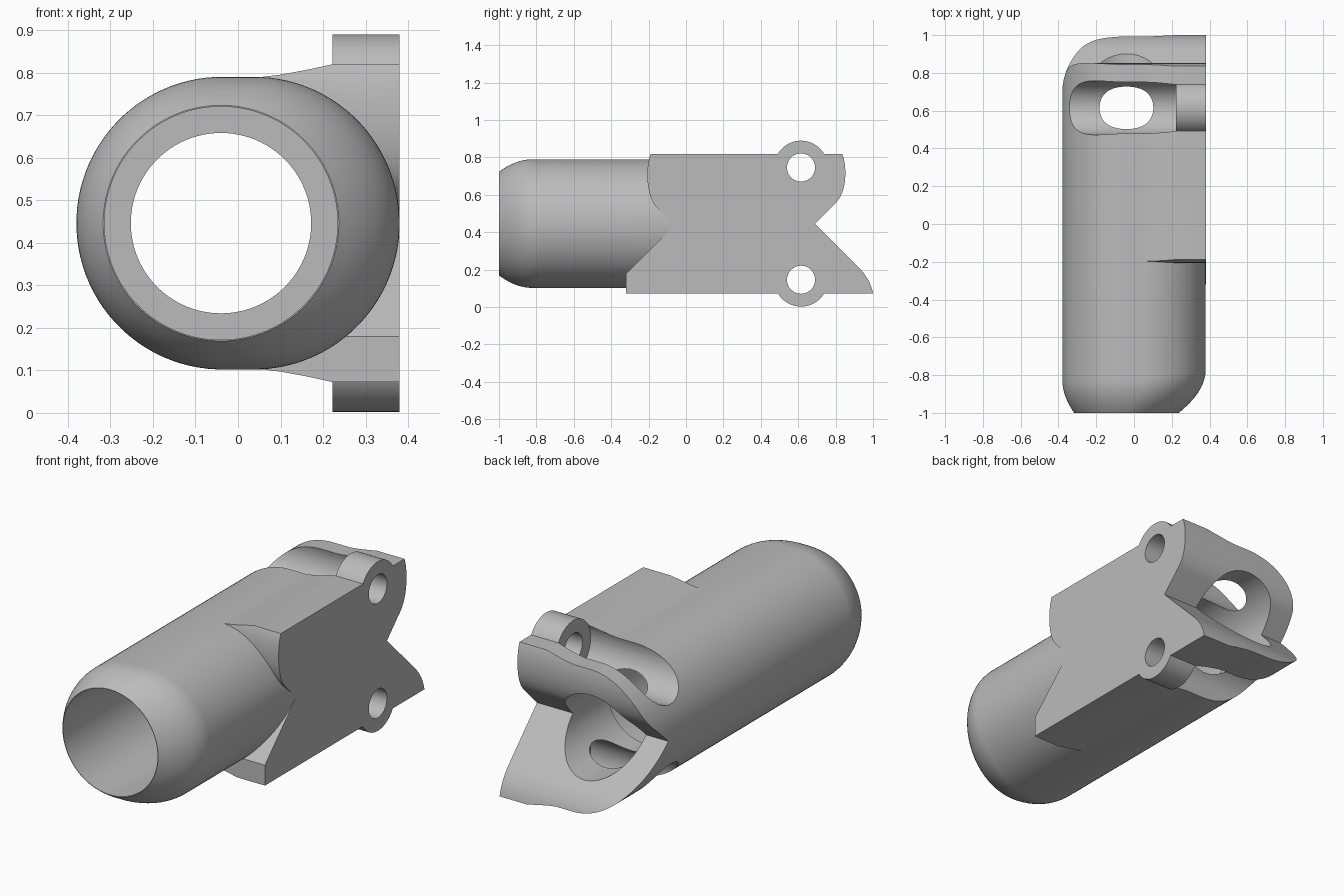
import bpy, bmesh, math
from mathutils import Vector
from mathutils.geometry import interpolate_bezier

if "Cube" in bpy.data.objects:
    bpy.data.objects.remove(bpy.data.objects["Cube"], do_unlink=True)

grey = bpy.data.materials.new("matte_grey")
grey.use_nodes = True
grey.diffuse_color = (0.5, 0.5, 0.5, 1)
grey.node_tree.nodes["Principled BSDF"].inputs["Base Color"].default_value = (0.5, 0.5, 0.5, 1)

MID = 0.446      # height of the tube axis
BORE_X = -0.04   # sideways offset of the bore


def loft(name, rings):
    """Closed solid through rings that have equal point counts."""
    bm = bmesh.new()
    loops = [[bm.verts.new(p) for p in ring] for ring in rings]
    n = len(loops[0])
    for a, b in zip(loops, loops[1:]):
        for i in range(n):
            j = (i + 1) % n
            bm.faces.new((a[i], a[j], b[j], b[i]))
    bm.faces.new(loops[0])
    bm.faces.new(loops[-1])
    bmesh.ops.recalc_face_normals(bm, faces=bm.faces)
    me = bpy.data.meshes.new(name)
    bm.to_mesh(me)
    bm.free()
    me.materials.append(grey)
    ob = bpy.data.objects.new(name, me)
    bpy.context.collection.objects.link(ob)
    return ob


def prism_x(name, yz, lo, hi):
    return loft(name, [[(x, y, z) for y, z in yz] for x in (lo, hi)])


def prism_y(name, xz, lo, hi):
    return loft(name, [[(x, y, z) for x, z in xz] for y in (lo, hi)])


def circle(cx, cy, r, n=64):
    return [(cx + r * math.cos(math.tau * i / n), cy + r * math.sin(math.tau * i / n))
            for i in range(n)]


def bend(a, b, c, d, n=14):
    return [tuple(p) for p in interpolate_bezier(Vector(a), Vector(b), Vector(c), Vector(d), n)]


def combine(target, tool, operation):
    """Apply a boolean and discard the tool object."""
    tool.hide_render = True
    mod = target.modifiers.new("cut", 'BOOLEAN')
    mod.operation = operation
    mod.solver = 'EXACT'
    mod.object = tool
    bpy.context.view_layer.objects.active = target
    bpy.ops.object.modifier_apply(modifier=mod.name)
    bpy.data.objects.remove(tool, do_unlink=True)


# Tube with a slightly widened section and a rounded front nose
def tube_ring(t, n=96):
    ring = []
    for i in range(n):
        a = math.tau * (i + 0.5) / n
        c, s = math.cos(a), math.sin(a)
        full = Vector((math.copysign(0.037, c) + 0.343 * c, MID + 0.344 * s))
        nose = Vector((BORE_X + 0.277 * c, MID + 0.277 * s))
        p = full.lerp(nose, (1 - t) ** 2)
        ring.append((p.x, -1 + t * (0.18 + 0.05 * max(0, c)), p.y))
    return ring


rings = [tube_ring(i / 12) for i in range(13)]
rings.append([(x, 1.2, z) for x, y, z in rings[-1]])
body = loft("clamp_body", rings)

# Flat side plate, faired into the tube above and below
half = [(0.0, 0.33), (0.05, 0.343), (0.1, 0.349), (0.16, 0.36), (0.22, 0.373), (0.38, 0.373)]
section = [(x, MID + h) for x, h in half] + [(x, MID - h) for x, h in reversed(half)]
plate = prism_y("side_plate", section, -0.6, 1.2)
front_edge = [(1.3, -0.1), (-0.32, -0.1), (-0.32, 0.18), (-0.07, 0.43), (-0.07, 0.445)]
front_edge += bend((-0.155, 0.53), (-0.22, 0.6), (-0.215, 0.76), (-0.188, 0.82))
front_edge += [(-0.188, 1), (1.3, 1)]
combine(plate, prism_x("plate_outline", front_edge, -0.6, 0.6), 'INTERSECT')
combine(body, plate, 'UNION')

# Notched rear end with an upper and a lower lip
rear_edge = [(-1.2, -0.1), (1.0, -0.1)]
rear_edge += bend((1.0, 0.073), (0.99, 0.12), (0.97, 0.165), (0.92, 0.215))
rear_edge += [(0.69, MID)]
rear_edge += bend((0.80, 0.556), (0.865, 0.62), (0.86, 0.76), (0.835, 0.82))
rear_edge += [(0.835, 1), (-1.2, 1)]
combine(body, prism_x("rear_outline", rear_edge, -0.7, 0.7), 'INTERSECT')

# Cross channels, each ending at a round pierced lug
for z in (0.146, 0.746):
    combine(body, prism_x("channel", circle(0.615, z, 0.143), -0.7, 0.222), 'DIFFERENCE')
    combine(body, prism_x("lug", circle(0.615, z, 0.1435), 0.222, 0.38), 'UNION')
    combine(body, prism_x("pin_hole", circle(0.615, z, 0.075), 0.1, 0.6), 'DIFFERENCE')

# Stepped bore, wide at the front and narrow at the rear
combine(body, prism_y("narrow_bore", circle(BORE_X, MID, 0.212, 96), -1.3, 1.3), 'DIFFERENCE')
combine(body, prism_y("wide_bore", circle(BORE_X, MID, 0.274, 96), -1.3, 0.4), 'DIFFERENCE')

bpy.ops.object.select_all(action='DESELECT')
body.select_set(True)
bpy.context.view_layer.objects.active = body
bpy.ops.object.shade_smooth_by_angle(angle=math.radians(22))
